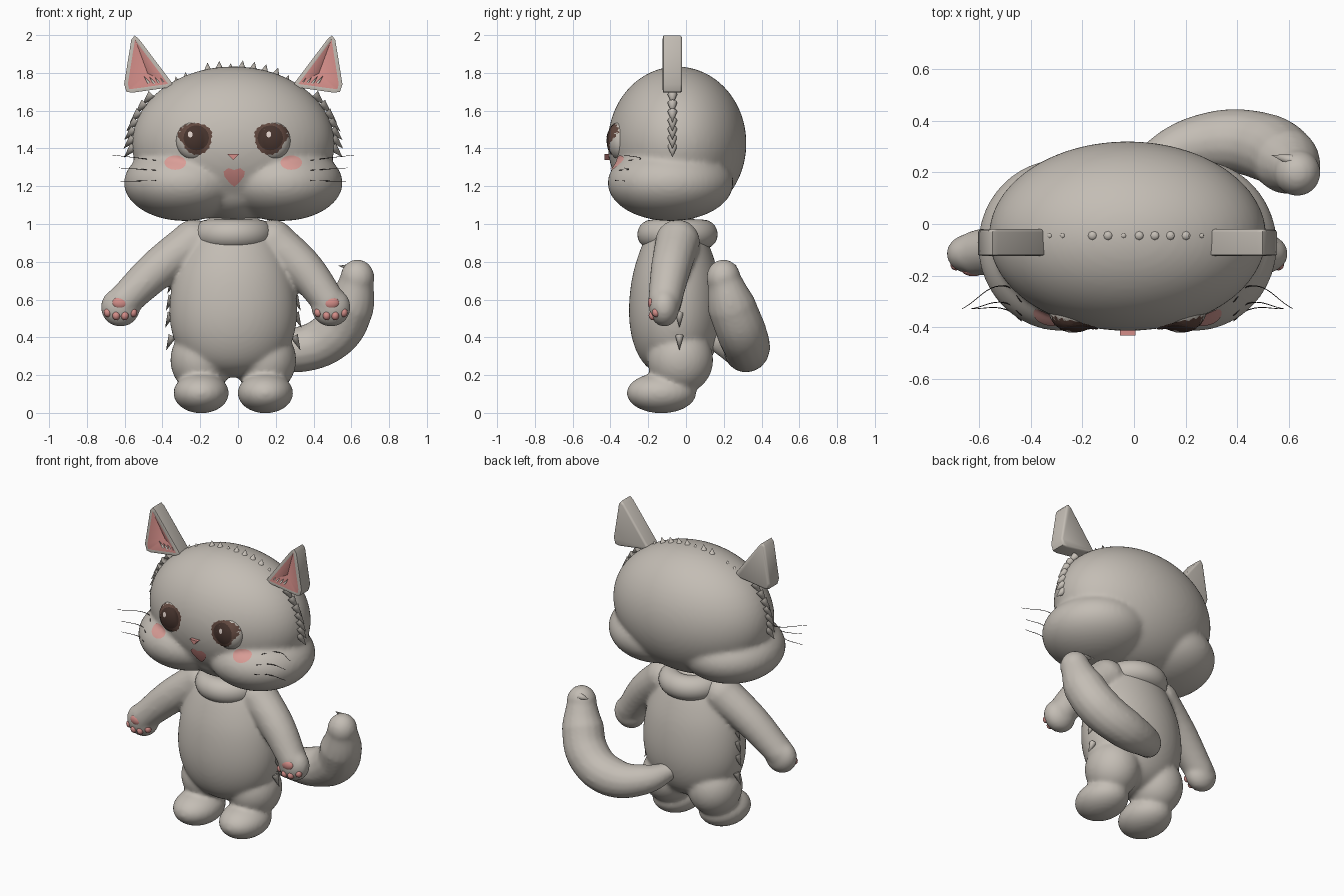
import bpy, bmesh, math
from mathutils import Vector

if "Cube" in bpy.data.objects:
    bpy.data.objects.remove(bpy.data.objects["Cube"])

CX = -0.025  # middle of the figure


def material(name, rgb):
    m = bpy.data.materials.new(name)
    m.diffuse_color = (*rgb, 1)
    m.use_nodes = True
    m.node_tree.nodes["Principled BSDF"].inputs["Base Color"].default_value = m.diffuse_color
    return m


FUR = material("warm grey fur", (0.55, 0.51, 0.46))
PINK = material("soft pink", (0.66, 0.27, 0.25))
BLUSH = material("blush pink", (0.70, 0.34, 0.31))
DARK = material("dark brown", (0.06, 0.033, 0.026))
BROWN = material("lash brown", (0.12, 0.065, 0.05))
BLACK = material("whisker black", (0.02, 0.015, 0.015))
SHINE = material("eye shine", (0.70, 0.60, 0.56))


def select(obs):
    bpy.ops.object.select_all(action='DESELECT')
    for ob in obs:
        ob.select_set(True)
    bpy.context.view_layer.objects.active = obs[0]


def finish(ob, mat, angle=40):
    ob.data.materials.append(mat)
    select([ob])
    bpy.ops.object.shade_smooth_by_angle(angle=math.radians(angle))
    return ob


def from_bmesh(name, bm, mat, angle=40):
    me = bpy.data.meshes.new(name)
    bm.to_mesh(me)
    bm.free()
    ob = bpy.data.objects.new(name, me)
    bpy.context.collection.objects.link(ob)
    return finish(ob, mat, angle)


def ball(name, loc, radii, mat=FUR, seg=48):
    bpy.ops.mesh.primitive_uv_sphere_add(segments=seg, ring_count=seg // 2, location=loc)
    ob = bpy.context.object
    ob.name = name
    ob.scale = radii
    return finish(ob, mat, 180)


def blend(obs, voxel, rounds):
    """Merge overlapping parts into one skin with soft creases."""
    select(obs)
    bpy.ops.object.join()
    bpy.ops.object.transform_apply(location=True, rotation=True, scale=True)
    ob = bpy.context.object
    remesh = ob.modifiers.new("skin", 'REMESH')
    remesh.mode, remesh.voxel_size, remesh.use_smooth_shade = 'VOXEL', voxel, True
    soft = ob.modifiers.new("soften", 'SMOOTH')
    soft.factor, soft.iterations = 0.5, rounds
    bpy.ops.object.convert(target='MESH')
    return bpy.context.object


def spike(name, loc, direction, r, h, mat=FUR):
    d = Vector(direction).normalized()
    bpy.ops.mesh.primitive_cone_add(vertices=8, radius1=r, radius2=0, depth=h,
                                    location=Vector(loc) + d * h * 0.4,
                                    rotation=d.to_track_quat('Z', 'Y').to_euler())
    bpy.context.object.name = name
    return finish(bpy.context.object, mat, 60)


def tube(name, pts, mat=FUR, res=6):
    """Tapered tube through (x, y, z, radius) points."""
    cu = bpy.data.curves.new(name, 'CURVE')
    cu.dimensions = '3D'
    cu.bevel_depth, cu.bevel_resolution, cu.resolution_u = 1, res, 10
    cu.use_fill_caps = True
    sp = cu.splines.new('BEZIER')
    sp.bezier_points.add(len(pts) - 1)
    for bp, p in zip(sp.bezier_points, pts):
        bp.co, bp.radius = p[:3], p[3]
        bp.handle_left_type = bp.handle_right_type = 'AUTO'
    ob = bpy.data.objects.new(name, cu)
    bpy.context.collection.objects.link(ob)
    select([ob])
    bpy.ops.object.convert(target='MESH')
    return finish(bpy.context.object, mat, 60)


# Head with full cheeks and chin, and eyeballs
parts = [ball("head", (CX, -0.047, 1.427), (0.537, 0.367, 0.407), seg=64),
         ball("chin", (CX, -0.07, 1.2), (0.25, 0.26, 0.183))]
eyes = []
for s in (-1, 1):
    parts.append(ball("cheek", (CX + s * 0.256, -0.082, 1.218), (0.323, 0.333, 0.202)))
    eyes.append(((CX + s * 0.208, -0.345, 1.44), (0.095, 0.068, 0.102)))
    ball("eyeball", *eyes[-1], seg=32)
head = blend(parts, 0.014, 10)
bpy.context.view_layer.update()


def front_y(x, z):
    hit, co, _, _ = head.ray_cast((x, -2, z), (0, 1, 0))
    ys = [co.y if hit else -0.2]
    for (cx, cy, cz), (rx, ry, rz) in eyes:
        k = 1 - ((x - cx) / rx) ** 2 - ((z - cz) / rz) ** 2
        if k > 0:
            ys.append(cy - ry * math.sqrt(k))
    return min(ys)


def oval(rx, rz, n=32):
    return [(rx * math.cos(2 * math.pi * i / n), rz * math.sin(2 * math.pi * i / n))
            for i in range(n)]


def patch(name, cx, cz, outline, mat, lift):
    """Thin plate that follows the face surface."""
    bm = bmesh.new()

    def vert(x, z):
        return bm.verts.new((x, front_y(x, z) - lift, z))
    mid, prev, n = vert(cx, cz), None, len(outline)
    for k in range(1, 7):
        ring = [vert(cx + px * k / 6, cz + pz * k / 6) for px, pz in outline]
        for i in range(n):
            j = (i + 1) % n
            bm.faces.new((mid, ring[i], ring[j]) if prev is None
                         else (prev[i], ring[i], ring[j], prev[j]))
        prev = ring
    return from_bmesh(name, bm, mat, 180)


def ragged(pts):
    return [(x * (1 + 0.07 * (i % 2)), z * (1 + 0.07 * (i % 2))) for i, (x, z) in enumerate(pts)]


# Painted eyes and blush; the brown lash and iris rim are ragged
for s in (-1, 1):
    ex = CX + s * 0.208
    patch("lash", ex - s * 0.005, 1.474, ragged(oval(0.088, 0.058)), BROWN, 0.003)
    patch("iris_rim", ex - s * 0.016, 1.447, ragged(oval(0.073, 0.078)), BROWN, 0.005)
    patch("iris", ex - s * 0.012, 1.456, oval(0.067, 0.066), DARK, 0.007)
    patch("eye_shine", ex - 0.02, 1.474, oval(0.013, 0.016, 16), SHINE, 0.009)
    patch("blush", CX + s * 0.307, 1.325, oval(0.057, 0.038), BLUSH, 0.005)

# Heart-shaped mouth
half = [(0, -0.055), (0.025, -0.035), (0.052, 0), (0.056, 0.025), (0.032, 0.044)]
heart = half + [(0, 0.034)] + [(-x, z) for x, z in half[:0:-1]]
patch("mouth", CX + 0.005, 1.252, heart, PINK, 0.007)


def prism(pts, y0, y1):
    """Solid from an x, z outline; returns the bmesh and its front face."""
    bm = bmesh.new()
    a = [bm.verts.new((x, y0, z)) for x, z in pts]
    b = [bm.verts.new((x, y1, z)) for x, z in pts]
    front = bm.faces.new(a)
    bm.faces.new(b[::-1])
    for i in range(len(a)):
        j = (i + 1) % len(a)
        bm.faces.new((a[j], a[i], b[i], b[j]))
    bmesh.ops.recalc_face_normals(bm, faces=bm.faces)
    return bm, front


# Nose
bm, _ = prism([(CX - 0.03, 1.37), (CX + 0.03, 1.37), (CX, 1.34)], -0.432, -0.39)
from_bmesh("nose", bm, PINK)

# Ears with a shallow pink hollow and hair tufts
for s in (-1, 1):
    pts = [(0.578, 1.74), (0.565, 1.70), (0.535, 1.695), (0.345, 1.722), (0.322, 1.74),
           (0.33, 1.755), (0.50, 1.98), (0.522, 1.998), (0.54, 1.975)]
    bm, front = prism([(CX + s * x, z) for x, z in pts], -0.12, -0.02)
    bmesh.ops.inset_region(bm, faces=[front], thickness=0.02, depth=0.004)
    front.material_index = 1
    center = bmesh.ops.poke(bm, faces=[front])
    for v in center['verts']:
        v.co += Vector((-s * 0.02, 0.035, -0.02))
    for f in center['faces']:
        f.material_index = 1
    back = [e for e in bm.edges if all(v.co.y > -0.03 for v in e.verts)]
    bmesh.ops.bevel(bm, geom=back, offset=0.012, segments=2, affect='EDGES', profile=0.5)
    ear = from_bmesh("ear", bm, FUR, 50)
    ear.data.materials.append(PINK)
    for i in range(4):
        spike("ear_tuft", (CX + s * (0.36 + 0.03 * i), -0.112, 1.738 + 0.004 * i),
              (s * 0.5, -0.1, 0.7), 0.008, 0.05)

# Whiskers
for s in (-1, 1):
    for z0, z1, reach in ((1.337, 1.365, 0.64), (1.285, 1.297, 0.605), (1.23, 1.225, 0.605)):
        root = [(CX + s * x, front_y(CX + s * x, z0) - 0.004, z0 + dz, 0.002)
                for x, dz in ((0.41, 0), (0.47, (z1 - z0) * 0.3))]
        tube("whisker", root + [(CX + s * reach, -0.328, z1, 0.0012)], BLACK, 1)

# Fur spikes on the crown and down both sides of the head
for i, x in enumerate((-0.30, -0.25, -0.135, -0.075, -0.015, 0.045, 0.105, 0.165, 0.225, 0.285)):
    z = 1.427 + 0.405 * math.sqrt(1 - (x / 0.535) ** 2)
    big = 1 - 0.4 * (i in (0, 1, 4, 9))
    spike("crown_tuft", (CX + x, -0.045, z - 0.005), (x + 0.1, 0, 1), 0.022 * big, 0.045 * big)
for s in (-1, 1):
    for i in range(7):
        z = 1.385 + 0.046 * i
        x = 0.535 * math.sqrt(1 - ((z - 1.427) / 0.405) ** 2)
        spike("side_tuft", (CX + s * (x - 0.002), -0.072, z + 0.02), (s * 0.65, 0, -0.7), 0.026, 0.08)
    for z, x in ((0.70, 0.318), (0.61, 0.326), (0.52, 0.33), (0.40, 0.325)):
        spike("hip_tuft", (CX + s * x, -0.035, z), (s * 0.4, 0, -0.9), 0.022, 0.085)

# Body, turned from a profile, rounded, and flattened front to back
profile = [(0, 0.185), (0.12, 0.2), (0.225, 0.245), (0.295, 0.33), (0.332, 0.43), (0.343, 0.53),
           (0.336, 0.63), (0.316, 0.73), (0.28, 0.82), (0.24, 0.90), (0.19, 0.97), (0.14, 1.04), (0, 1.06)]
bm = bmesh.new()
vs = [bm.verts.new((r, 0, z)) for r, z in profile]
es = [bm.edges.new(p) for p in zip(vs, vs[1:])]
bmesh.ops.spin(bm, geom=vs + es, cent=(0, 0, 0), axis=(0, 0, 1), angle=2 * math.pi, steps=32)
bmesh.ops.remove_doubles(bm, verts=bm.verts, dist=0.0005)
bmesh.ops.recalc_face_normals(bm, faces=bm.faces)
body = from_bmesh("body", bm, FUR, 180)
body.modifiers.new("round", 'SUBSURF').levels = 2
bpy.ops.object.convert(target='MESH')
body = bpy.context.object
body.location = (CX, -0.055, 0)
body.scale.y = 0.73
parts = [body]

# Arms, hands and paw pads
for s, sx, mx, hx in ((-1, -0.235, -0.42, -0.622), (1, 0.185, 0.345, 0.492)):
    parts.append(tube("arm", [(sx, -0.045, 0.905, 0.118), (mx, -0.08, 0.765, 0.107), (hx, -0.115, 0.575, 0.088)]))
    parts.append(ball("shoulder", (sx, -0.045, 0.905), (0.118, 0.118, 0.118)))
    parts.append(ball("hand", (hx, -0.115, 0.56), (0.104, 0.08, 0.104)))
    ball("palm_pad", (hx, -0.178, 0.582), (0.045, 0.024, 0.034), PINK, 20)
    for i in range(4):
        t = i - 1.5
        ball("toe_pad", (hx + t * 0.045, -0.178 + 0.009 * t * t, 0.513 + 0.008 * t * t),
             (0.021, 0.022, 0.024), PINK, 16)

# Legs and feet
for s in (-1, 1):
    parts.append(ball("leg", (CX + s * 0.168, -0.03, 0.28), (0.165, 0.174, 0.18)))
    parts.append(ball("foot", (CX + s * 0.17, -0.13, 0.105), (0.147, 0.184, 0.107)))
blend(parts, 0.012, 10)

# Collar roll
bpy.ops.mesh.primitive_torus_add(major_segments=48, minor_segments=20, location=(CX, -0.045, 0.945),
                                 major_radius=0.135, minor_radius=0.078)
bpy.context.object.name = "collar"
finish(bpy.context.object, FUR, 180)

# Tail with a rounded tip and a stray tuft
tail = tube("tail", [(0.0, 0.12, 0.40, 0.05), (0.12, 0.258, 0.35, 0.092), (0.33, 0.32, 0.336, 0.122),
                     (0.515, 0.295, 0.425, 0.132), (0.595, 0.24, 0.57, 0.128), (0.63, 0.203, 0.70, 0.092)])
tip = ball("tail_tip", (0.632, 0.198, 0.715), (0.09, 0.09, 0.097))
blend([tail, tip], 0.012, 8)
spike("tail_tuft", (0.60, 0.25, 0.77), (-0.8, 0.2, 0.1), 0.022, 0.08)
